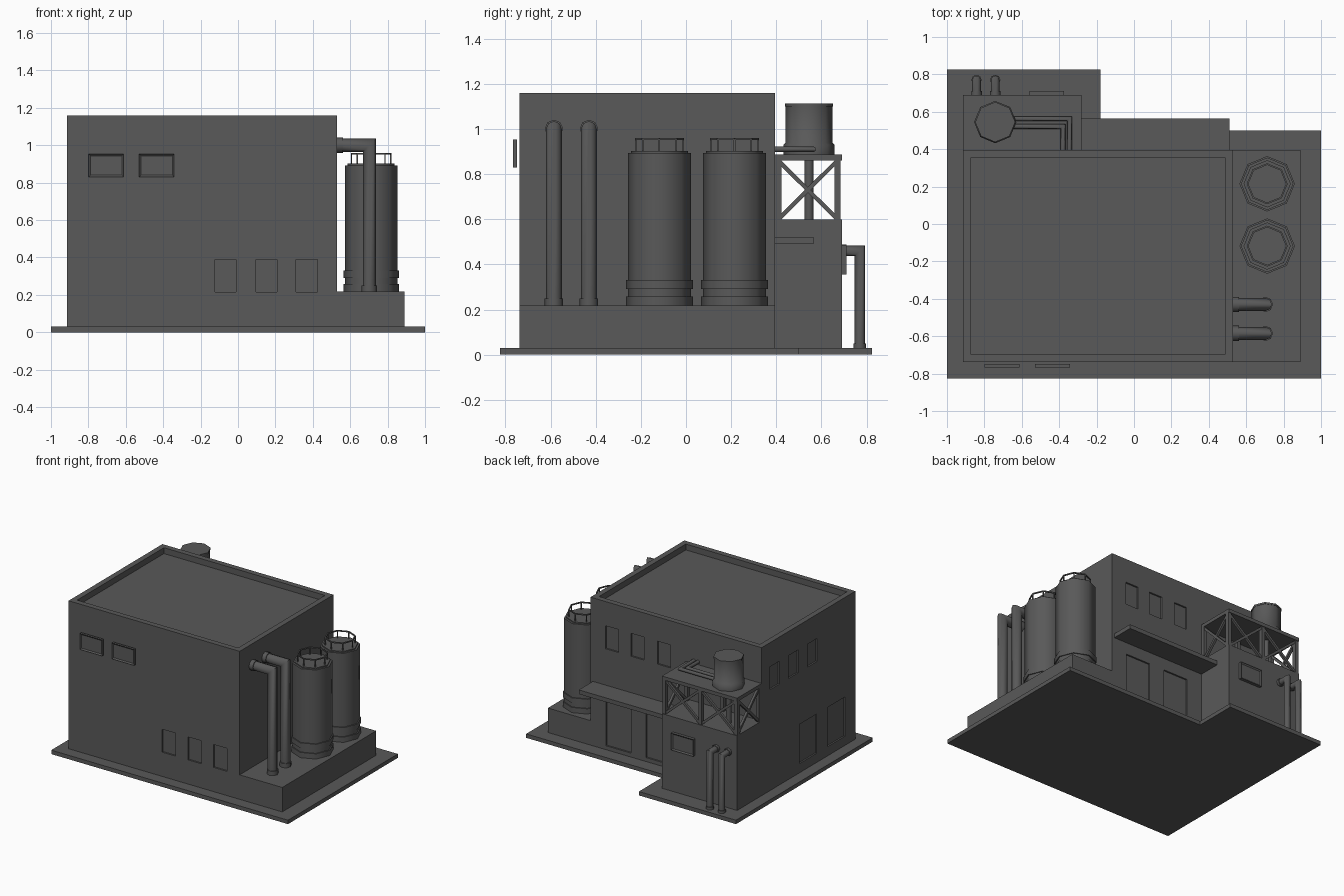
import bpy, bmesh, math
from mathutils import Vector

if "Cube" in bpy.data.objects:
    bpy.data.objects.remove(bpy.data.objects["Cube"])

GREY = (0.1, 0.1, 0.1, 1)
grey = bpy.data.materials.new("concrete_grey")
grey.use_nodes = True
grey.diffuse_color = GREY
grey.node_tree.nodes["Principled BSDF"].inputs["Base Color"].default_value = GREY


def finish(name, bm, smooth=False):
    bmesh.ops.recalc_face_normals(bm, faces=bm.faces)
    mesh = bpy.data.meshes.new(name)
    bm.to_mesh(mesh)
    bm.free()
    mesh.materials.append(grey)
    ob = bpy.data.objects.new(name, mesh)
    bpy.context.collection.objects.link(ob)
    if smooth:
        bpy.ops.object.select_all(action="DESELECT")
        ob.select_set(True)
        bpy.context.view_layer.objects.active = ob
        bpy.ops.object.shade_smooth_by_angle(angle=math.radians(50))
    return ob


def add_box(bm, x0, x1, y0, y1, z0, z1):
    verts = bmesh.ops.create_cube(bm, size=1)["verts"]
    for v in verts:
        v.co = Vector((x1 if v.co.x > 0 else x0, y1 if v.co.y > 0 else y0, z1 if v.co.z > 0 else z0))
    return verts


def box(name, *bounds):
    bm = bmesh.new()
    add_box(bm, *bounds)
    return finish(name, bm)


def add_sweep(bm, points, r, sides=8):
    """Straight tube sections with mitred corners."""
    pts = [Vector(p) for p in points]
    dirs = [(b - a).normalized() for a, b in zip(pts, pts[1:])]
    up = Vector((1, 0, 0)) if abs(dirs[0].z) > 0.9 else Vector((0, 0, 1))
    v = dirs[0].cross(up).normalized()
    u = v.cross(dirs[0])
    turns = [math.tau * i / sides + (math.pi / 4 if sides == 4 else 0) for i in range(sides)]
    ring = [pts[0] + r * (math.cos(t) * u + math.sin(t) * v) for t in turns]
    rings = [[bm.verts.new(p) for p in ring]]
    for i, d in enumerate(dirs):
        n = d + dirs[i + 1] if i + 1 < len(dirs) else d
        ring = [p + d * ((pts[i + 1] - p).dot(n) / d.dot(n)) for p in ring]
        rings.append([bm.verts.new(p) for p in ring])
    for a, b in zip(rings, rings[1:]):
        for i in range(sides):
            j = (i + 1) % sides
            bm.faces.new((a[i], a[j], b[j], b[i]))
    bm.faces.new(rings[0])
    bm.faces.new(rings[-1])


def flanged_pipe(name, points, r, collar, length):
    bm = bmesh.new()
    add_sweep(bm, points, r)
    pts = [Vector(p) for p in points]
    for a, b in ((pts[0], pts[1]), (pts[-1], pts[-2])):
        add_sweep(bm, (a, a + (b - a).normalized() * length), collar)
    return finish(name, bm, True)


def lathe(bm, x, y, profile, sides=8):
    rings = [[bm.verts.new((x + r * math.cos(math.tau * i / sides),
                            y + r * math.sin(math.tau * i / sides), z))
              for i in range(sides)] for r, z in profile]
    for a, b in zip(rings, rings[1:]):
        for i in range(sides):
            j = (i + 1) % sides
            bm.faces.new((a[i], a[j], b[j], b[i]))
    bm.faces.new(rings[0])
    bm.faces.new(rings[-1])


def framed_window(name, x0, x1, y0, y1, z0, z1, side):
    bm = bmesh.new()
    add_box(bm, x0, x1, y0, y1, z0, z1)
    bm.normal_update()
    face = [f for f in bm.faces if f.normal.y * side > 0.9]
    bmesh.ops.inset_region(bm, faces=face, thickness=0.014)
    bmesh.ops.translate(bm, verts=face[0].verts, vec=(0, -side * 0.008, 0))
    finish(name, bm)


# Building limits
LEFT, RIGHT, FRONT, BACK, TOP, FLOOR = -0.915, 0.53, -0.737, 0.395, 1.16, 0.03

# Ground slab with its stepped rear edge
bm = bmesh.new()
outline = [(-1, -0.825), (1, -0.825), (1, 0.5), (-0.18, 0.5), (-0.18, 0.825), (-1, 0.825)]
slab = bm.faces.new([bm.verts.new((x, y, 0)) for x, y in outline])
top = bmesh.ops.extrude_face_region(bm, geom=[slab])["geom"]
bmesh.ops.translate(bm, verts=[g for g in top if isinstance(g, bmesh.types.BMVert)], vec=(0, 0, FLOOR))
finish("ground_slab", bm)

# Main hall: parapet roof, recessed windows and doors
hall = box("main_hall", LEFT, RIGHT, FRONT, BACK, FLOOR, TOP)
bm = bmesh.new()
add_box(bm, LEFT + 0.042, RIGHT - 0.042, FRONT + 0.042, BACK - 0.042, TOP - 0.045, TOP + 0.1)
D = 0.012
for x in (-0.067, 0.152, 0.368):
    add_box(bm, x - 0.057, x + 0.057, FRONT - 0.1, FRONT + D, 0.215, 0.39)
for x in (0.35, 0.134, -0.09):
    add_box(bm, x - 0.055, x + 0.055, BACK - D, BACK + 0.1, 0.8, 0.975)
for x in (0.295, -0.045):
    add_box(bm, x - 0.105, x + 0.105, BACK - D, BACK + 0.1, 0.06, 0.4)
for y in (0.235, 0.01, -0.215):
    add_box(bm, LEFT - 0.1, LEFT + D, y - 0.058, y + 0.058, 0.8, 0.975)
for y in (-0.165, -0.505):
    add_box(bm, LEFT - 0.1, LEFT + D, y - 0.105, y + 0.105, 0.1, 0.4)
cutter = finish("opening_cutter", bm)
cutter.hide_render = True
cut = hall.modifiers.new("openings", "BOOLEAN")
cut.object, cut.operation, cut.solver = cutter, "DIFFERENCE", "EXACT"
bpy.context.view_layer.objects.active = hall
bpy.ops.object.modifier_apply(modifier=cut.name)
bpy.data.objects.remove(cutter)

# Side plinth, rear annex, canopy
box("side_plinth", RIGHT, 0.89, FRONT, BACK, FLOOR, 0.217)
AX, AY, AZ = -0.28, 0.69, 0.6
box("rear_annex", LEFT, AX, BACK, AY, FLOOR, AZ)
box("door_canopy", AX, 0.51, BACK, 0.565, 0.49, 0.522)

# Framed windows
for i, x in enumerate((-0.705, -0.435)):
    framed_window(f"front_window_{i + 1}", x - 0.094, x + 0.094, -0.767, -0.749, 0.83, 0.953, -1)
framed_window("annex_window", -0.56, -0.373, AY, 0.712, 0.355, 0.485, 1)

# Silos with bands and top railings
for i, y in enumerate((-0.118, 0.215)):
    x = 0.712
    bm = bmesh.new()
    lathe(bm, x, y, [(0.14, 0.217), (0.14, 0.893), (0.126, 0.893), (0.126, 0.902)])
    for z in (0.217, 0.29):
        lathe(bm, x, y, [(0.148, z), (0.148, z + 0.04)])
    finish(f"silo_{i + 1}", bm, True)
    bm = bmesh.new()
    corners = [(x + 0.105 * math.cos(math.tau * k / 8), y + 0.105 * math.sin(math.tau * k / 8)) for k in range(8)]
    for k, (cx, cy) in enumerate(corners):
        nx, ny = corners[(k + 1) % 8]
        add_sweep(bm, ((cx, cy, 0.9), (cx, cy, 0.955)), 0.005, 4)
        add_sweep(bm, ((cx, cy, 0.955), (nx, ny, 0.955)), 0.006, 4)
    finish(f"silo_railing_{i + 1}", bm)

# Large side pipes and small annex pipes
for i, y in enumerate((-0.585, -0.43)):
    flanged_pipe(f"side_pipe_{i + 1}", ((RIGHT, y, 1), (0.702, y, 1), (0.702, y, 0.217)), 0.035, 0.041, 0.032)
for i, x in enumerate((-0.842, -0.742)):
    flanged_pipe(f"annex_pipe_{i + 1}", ((x, AY, 0.46), (x, 0.77, 0.46), (x, 0.77, FLOOR)), 0.023, 0.028, 0.02)

# Tower deck on a braced frame
DECK = 0.86
box("tower_deck", LEFT, AX, BACK, AY, DECK, 0.887)
bm = bmesh.new()
H = 0.014
xs = (LEFT + H, (LEFT + AX) / 2, AX - H)
ys = (BACK + H, AY - H - 0.005)
for x in xs:
    for y in ys:
        add_box(bm, x - H, x + H, y - H, y + H, AZ, DECK)


def cross(a, b):
    for z0, z1 in ((AZ, DECK), (DECK, AZ)):
        add_sweep(bm, ((*a, z0), (*b, z1)), 0.013, 4)


for x0, x1 in zip(xs, xs[1:]):
    cross((x0, ys[1]), (x1, ys[1]))
for x in (xs[0], xs[2]):
    cross((x, ys[0]), (x, ys[1]))
finish("tower_frame", bm)

# Water tank, drain and supply pipes
bm = bmesh.new()
lathe(bm, -0.742, 0.545, [(0.113, 0.887), (0.113, 0.93), (0.104, 0.938), (0.104, 1.1),
                          (0.107, 1.1), (0.107, 1.113)])
finish("water_tank", bm, True)
bm = bmesh.new()
add_sweep(bm, ((-0.742, 0.545, AZ), (-0.742, 0.545, DECK)), 0.02)
finish("tank_drain", bm, True)
for i, (x, y) in enumerate(((-0.345, 0.563), (-0.38, 0.522))):
    bm = bmesh.new()
    add_sweep(bm, ((-0.66, y, 0.91), (x, y, 0.91), (x, BACK, 0.91)), 0.013)
    finish(f"supply_pipe_{i + 1}", bm, True)
